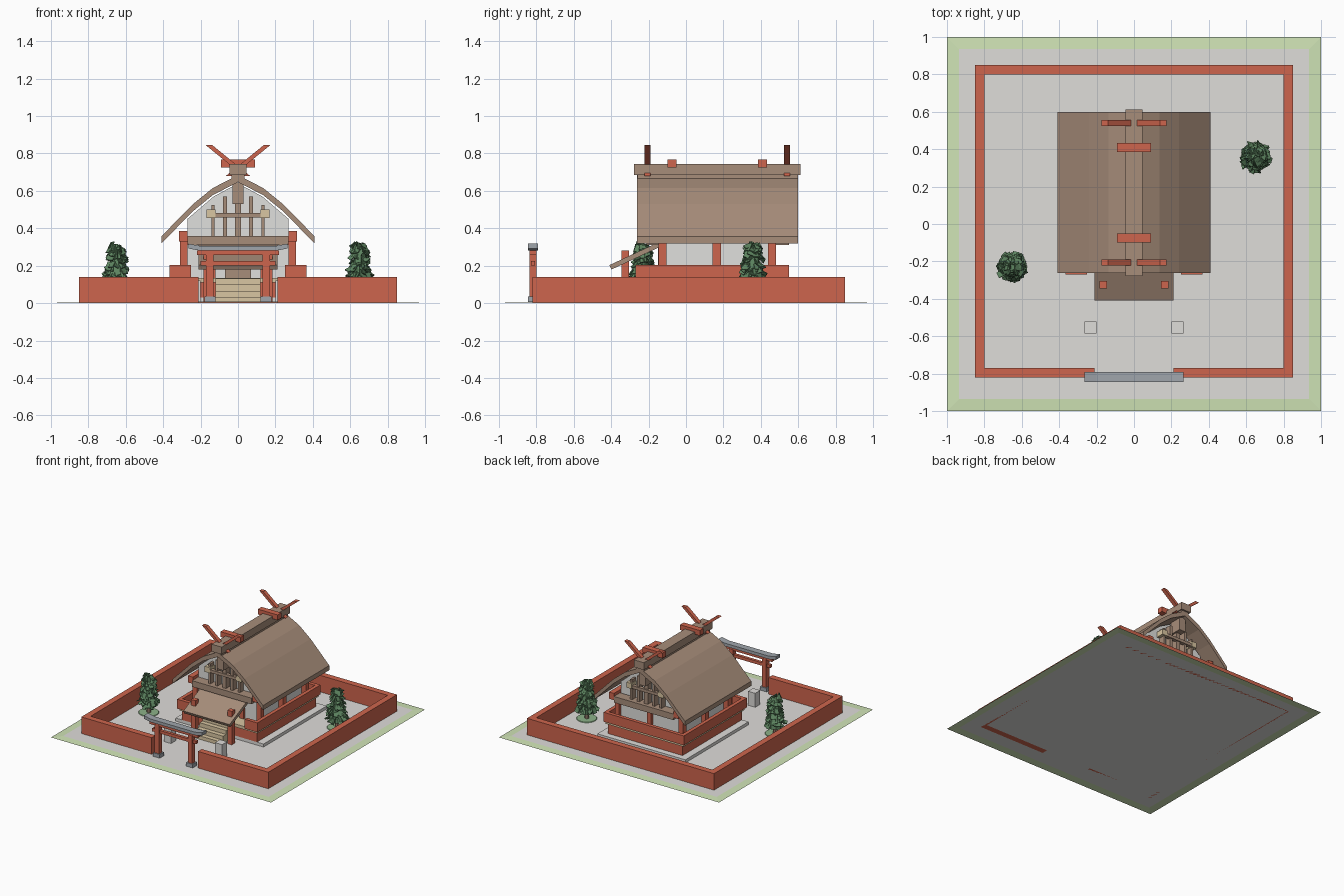
import bpy, bmesh, math, random
from mathutils import Vector, Matrix

if "Cube" in bpy.data.objects:
    bpy.data.objects.remove(bpy.data.objects["Cube"])


def make_material(name, r, g, b):
    """Flat material from 8-bit display values, stored as linear."""
    lin = [((c / 255 + 0.055) / 1.055) ** 2.4 for c in (r, g, b)] + [1]
    m = bpy.data.materials.new(name)
    m.use_nodes = True
    m.diffuse_color = lin
    node = next(n for n in m.node_tree.nodes if n.type == "BSDF_PRINCIPLED")
    node.inputs["Base Color"].default_value = lin
    node.inputs["Roughness"].default_value = 0.9
    return m


RED = make_material("vermilion", 206, 101, 77)
BROWN = make_material("bark brown", 167, 141, 122)
WHITE = make_material("plaster", 224, 224, 221)
GRAVEL = make_material("pale stone", 223, 221, 218)
GRASS = make_material("grass", 208, 228, 182)
SLATE = make_material("slate", 160, 166, 172)
CREAM = make_material("pale wood", 217, 198, 162)
LEAF = make_material("leaf green", 94, 134, 97)
MOSS = make_material("moss green", 140, 178, 136)


def finish(name, bm, *mats):
    mesh = bpy.data.meshes.new(name)
    bm.to_mesh(mesh)
    bm.free()
    for m in mats:
        mesh.materials.append(m)
    ob = bpy.data.objects.new(name, mesh)
    bpy.context.collection.objects.link(ob)
    return ob


def box(name, mat, x, y, z, tilt=0):
    """Box from (min, max) ranges, optionally tilted about x."""
    bm = bmesh.new()
    bmesh.ops.create_cube(bm, size=1)
    centre = Vector((sum(x), sum(y), sum(z))) / 2
    size = (x[1] - x[0], y[1] - y[0], z[1] - z[0], 1)
    bm.transform(Matrix.Translation(centre) @ Matrix.Rotation(tilt, 4, "X")
                 @ Matrix.Diagonal(size))
    return finish(name, bm, mat)


def pair(name, mat, x, y, z):
    """Box on the left and its mirror on the right."""
    box(name + "_left", mat, x, y, z)
    box(name + "_right", mat, (-x[1], -x[0]), y, z)


def prism(name, mat, points, y0, y1):
    """Extrude an x-z outline from y0 to y1."""
    bm = bmesh.new()
    face = bm.faces.new([bm.verts.new((px, y0, pz)) for px, pz in points])
    out = bmesh.ops.extrude_face_region(bm, geom=[face])
    verts = [v for v in out["geom"] if isinstance(v, bmesh.types.BMVert)]
    bmesh.ops.translate(bm, verts=verts, vec=(0, y1 - y0, 0))
    bmesh.ops.recalc_face_normals(bm, faces=bm.faces)
    return finish(name, bm, mat)


# Ground: sloping grass border around a gravel court
BASE = 0.004
bm = bmesh.new()
bmesh.ops.create_grid(bm, x_segments=1, y_segments=1, size=1)
bmesh.ops.inset_individual(bm, faces=bm.faces[:], thickness=0.092)
for face in bm.faces:
    if all(max(abs(v.co.x), abs(v.co.y)) < 0.95 for v in face.verts):
        face.material_index = 1
        bmesh.ops.translate(bm, verts=face.verts, vec=(0, 0, BASE))
finish("ground", bm, GRASS, GRAVEL)

# Boundary walls with a gate opening at the front
WALL = (BASE, 0.14)
pair("side_wall", RED, (0.8, 0.85), (-0.82, 0.85), WALL)
box("back_wall", RED, (-0.8, 0.8), (0.8, 0.85), WALL)
pair("front_wall", RED, (0.21, 0.8), (-0.82, -0.77), WALL)

# Gate
pair("gate_foot", SLATE, (0.12, 0.18), (-0.845, -0.79), (0.005, 0.035))
pair("gate_post", RED, (0.13, 0.17), (-0.838, -0.798), (0.03, 0.265))
box("gate_tie", RED, (-0.2, 0.2), (-0.83, -0.806), (0.2, 0.225))
box("gate_lintel", RED, (-0.22, 0.22), (-0.836, -0.8), (0.258, 0.282))
cap = [(0.2, 0.305), (0.265, 0.318), (0.265, 0.292), (0.2, 0.28)]
prism("gate_cap", SLATE, cap + [(-x, z) for x, z in reversed(cap)], -0.845, -0.79)
pair("stone_pillar", GRAVEL, (0.2, 0.265), (-0.585, -0.52), (0.005, 0.12))

# Foundation, veranda and railing
box("foundation", GRAVEL, (-0.4, 0.4), (-0.24, 0.58), (0.005, 0.03))
box("platform", RED, (-0.34, 0.34), (-0.24, 0.53), (0.03, 0.11))
box("veranda_floor", CREAM, (-0.355, 0.355), (-0.255, 0.54), (0.11, 0.135))
RAIL = (0.128, 0.205)
pair("side_railing", RED, (0.335, 0.365), (-0.265, 0.55), RAIL)
box("back_railing", RED, (-0.335, 0.335), (0.52, 0.55), RAIL)
pair("front_railing", RED, (0.25, 0.365), (-0.27, -0.24), RAIL)

# Entrance steps
STEPS = 4
for i in range(STEPS):
    front = -0.4 + i * 0.037
    box(f"step_{i + 1}", CREAM, (-0.12, 0.12), (front, -0.25), (0.005, 0.033 * (i + 1)))
box("offering_box", BROWN, (-0.07, 0.07), (-0.22, -0.17), (0.135, 0.18))

# Hall body with gabled ends
hall = [(-0.27, 0.1), (0.27, 0.1), (0.27, 0.45), (0.13, 0.57), (0, 0.64),
        (-0.13, 0.57), (-0.27, 0.45)]
prism("hall_walls", WHITE, hall, -0.13, 0.46)
for i, y in enumerate((-0.125, 0.165, 0.46)):
    pair(f"column_{i + 1}", RED, (0.27, 0.31), (y - 0.022, y + 0.022), (0.12, 0.38))
pair("eave_beam", RED, (0.27, 0.315), (-0.2, 0.55), (0.33, 0.385))
box("back_column", RED, (-0.02, 0.02), (0.45, 0.48), (0.12, 0.32))
pair("door_column", RED, (0.12, 0.155), (-0.15, -0.12), (0.12, 0.32))

# Gable timberwork, the same at both ends
for end, flip in (("front", 1), ("back", -1)):
    def span(a, b):
        return tuple(sorted((0.17 + flip * (a - 0.17), 0.17 + flip * (b - 0.17))))
    box(end + "_tie_beam", BROWN, (-0.27, 0.27), span(-0.21, -0.13), (0.31, 0.36))
    box(end + "_collar", BROWN, (-0.16, 0.16), span(-0.19, -0.16), (0.458, 0.482))
    pair(end + "_collar_block", CREAM, (0.12, 0.168), span(-0.195, -0.13), (0.455, 0.5))
    pair(end + "_outer_strut", BROWN, (0.125, 0.143), span(-0.18, -0.13), (0.36, 0.525))
    pair(end + "_inner_strut", BROWN, (0.06, 0.08), span(-0.18, -0.13), (0.36, 0.57))
    box(end + "_king_post", BROWN, (-0.017, 0.017), span(-0.18, -0.13), (0.36, 0.55))
    box(end + "_ridge_beam", BROWN, (-0.03, 0.03), span(-0.23, -0.13), (0.53, 0.645))

# Curved roof shell
upper = [(0, 0.685), (0.135, 0.615), (0.24, 0.53), (0.41, 0.357)]
lower = [(x, z - 0.038) for x, z in upper]
shell = ([(-x, z) for x, z in reversed(upper)] + upper[1:]
         + lower[::-1] + [(-x, z) for x, z in lower[1:]])
prism("roof", BROWN, shell, -0.262, 0.6)

# Ridge cap, cross logs and crossed finials with level-cut ends
box("ridge_base", BROWN, (-0.036, 0.036), (-0.26, 0.598), (0.66, 0.715))
box("ridge_cap", BROWN, (-0.045, 0.045), (-0.277, 0.612), (0.685, 0.745))
for i, y in enumerate((-0.075, 0.41)):
    box(f"ridge_log_{i + 1}", RED, (-0.09, 0.09), (y - 0.024, y + 0.024), (0.725, 0.768))
finial = [(-0.065, 0.68), (-0.03, 0.68), (0.173, 0.845), (0.138, 0.845)]
for i, y in enumerate((-0.205, 0.54)):
    for side, sign in (("left", 1), ("right", -1)):
        outline = [(sign * x, z) for x, z in finial]
        prism(f"finial_{i + 1}_{side}", RED, outline, y - 0.016, y + 0.016)

# Porch roof on posts
box("porch_roof", BROWN, (-0.21, 0.21), (-0.417, -0.135), (0.238, 0.264), math.radians(25))
pair("porch_post", RED, (0.145, 0.185), (-0.345, -0.305), (0.005, 0.28))
box("porch_beam", RED, (-0.185, 0.185), (-0.335, -0.315), (0.19, 0.215))

# Shrubs: ragged leaf cards on a tapering core, with trunk and moss patch
random.seed(4)


def cone(name, mat, x, y, z0, z1, r0, r1, sides):
    bm = bmesh.new()
    bmesh.ops.create_cone(bm, cap_ends=True, segments=sides, radius1=r0, radius2=r1,
                          depth=z1 - z0, matrix=Matrix.Translation((x, y, (z0 + z1) / 2)))
    return finish(name, bm, mat)


for side, x, y in (("left", 0.65, 0.36), ("right", -0.65, -0.23)):
    cone(f"shrub_patch_{side}", MOSS, x, y, 0.005, 0.01, 0.078, 0.075, 16)
    cone(f"shrub_trunk_{side}", BROWN, x, y, 0.005, 0.1, 0.018, 0.014, 8)
    cone(f"shrub_core_{side}", LEAF, x, y, 0.06, 0.29, 0.056, 0.024, 9)
    bm = bmesh.new()
    for i in range(150):
        t = random.random()
        angle = i * 2.4
        radius = (0.066 - 0.036 * t) * random.uniform(0.85, 1.15)
        place = Vector((x + radius * math.cos(angle), y + radius * math.sin(angle),
                        0.075 + 0.235 * t))
        turn = (Matrix.Rotation(angle, 4, "Z")
                @ Matrix.Rotation(random.uniform(0.3, 1.3), 4, "Y")
                @ Matrix.Rotation(random.uniform(-0.8, 0.8), 4, "X"))
        shape = Matrix.Diagonal((0.025, 0.018, 0.003, 1))
        bmesh.ops.create_cube(bm, size=2 * random.uniform(0.6, 1),
                              matrix=Matrix.Translation(place) @ turn @ shape)
    finish(f"shrub_leaves_{side}", bm, LEAF)
